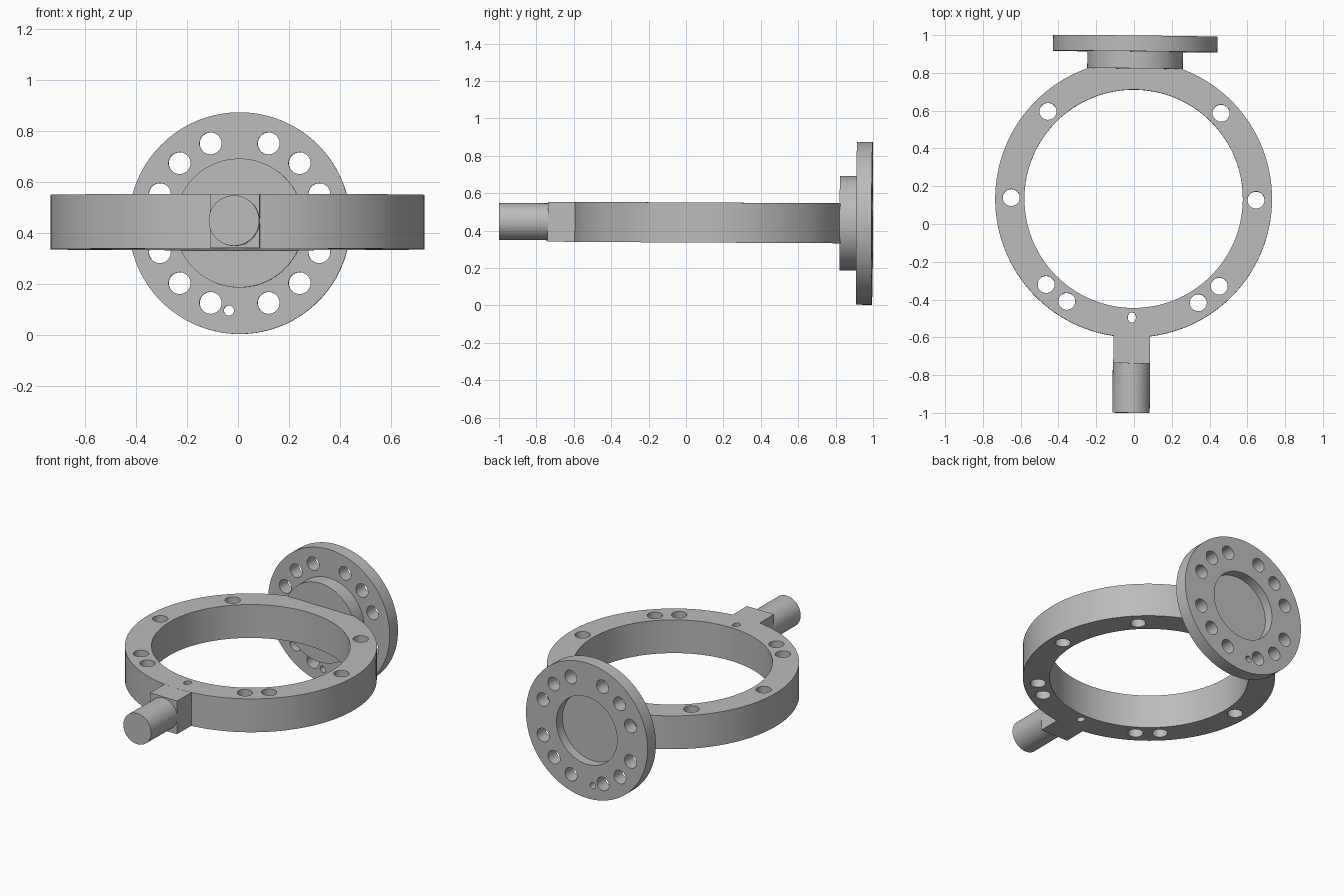
import bpy, bmesh
from math import radians, sin, cos
from mathutils import Matrix, Vector

cube = bpy.data.objects.get("Cube")
if cube:
    bpy.data.objects.remove(cube, do_unlink=True)

grey = bpy.data.materials.new("plain grey")
grey.use_nodes = True
colour = (0.5, 0.5, 0.5, 1)
grey.diffuse_color = colour
grey.node_tree.nodes["Principled BSDF"].inputs["Base Color"].default_value = colour

# The assembly sits around the ring centre with a slight turn and tilt
PLACE = (Matrix.Translation((-0.002, 0.133, 0.443))
         @ Matrix.Rotation(radians(-0.6), 4, 'Z')
         @ Matrix.Rotation(radians(-0.3), 4, 'X'))
ALONG_Y = Matrix.Rotation(radians(-90), 4, 'X')
HALF = 0.107


def add_cylinder(bm, centre, radius, depth, turn=Matrix(), segments=32, squash=1):
    bmesh.ops.create_cone(bm, cap_ends=True, segments=segments, radius1=radius,
                          radius2=radius, depth=depth,
                          matrix=Matrix.Translation(centre) @ turn
                          @ Matrix.Diagonal((squash, 1, 1, 1)))


def y_cylinder(bm, start, end, radius, segments=96, x=0, z=0):
    add_cylinder(bm, (x, (start + end) / 2, z), radius, end - start, ALONG_Y, segments)


def to_object(bm, name):
    mesh = bpy.data.meshes.new(name)
    bm.to_mesh(mesh)
    bm.free()
    mesh.transform(PLACE)
    mesh.materials.append(grey)
    obj = bpy.data.objects.new(name, mesh)
    bpy.context.collection.objects.link(obj)
    return obj


def select(obj):
    bpy.ops.object.select_all(action='DESELECT')
    obj.select_set(True)
    bpy.context.view_layer.objects.active = obj


def cut(obj, cutter):
    cutter.hide_render = True
    mod = obj.modifiers.new("holes", 'BOOLEAN')
    mod.object = cutter
    mod.operation = 'DIFFERENCE'
    mod.solver = 'EXACT'
    select(obj)
    bpy.ops.object.modifier_apply(modifier=mod.name)
    bpy.data.objects.remove(cutter, do_unlink=True)


def smooth(obj):
    select(obj)
    bpy.ops.object.shade_smooth_by_angle(angle=radians(30))


# Ring body with its bore and bolt holes
bm = bmesh.new()
add_cylinder(bm, (0, 0, 0), 0.733, 2 * HALF, segments=128)
ring = to_object(bm, "ring")

bm = bmesh.new()
add_cylinder(bm, (0, 0, 0), 0.578, 1, segments=128)
for angle in (45, 0, -45, -57.5):
    for side in (-1, 1):
        a = radians(angle)
        add_cylinder(bm, (side * 0.648 * cos(a), 0.648 * sin(a), 0), 0.045, 1)
add_cylinder(bm, (-0.003, -0.628, 0), 0.027, 1, squash=0.8)
cut(ring, to_object(bm, "ring_cutter"))
smooth(ring)

# Hub between ring and flange
bm = bmesh.new()
y_cylinder(bm, 0.69, 0.79, 0.253)
hub = to_object(bm, "hub")
smooth(hub)

# Flange disc with bolt circle, locating hole and shallow recess
bm = bmesh.new()
y_cylinder(bm, 0.78, 0.863, 0.435, 128)
flange = to_object(bm, "flange")

bm = bmesh.new()
for angle in (20, 45, 70):
    a = radians(angle)
    for sx in (-1, 1):
        for sz in (-1, 1):
            y_cylinder(bm, 0.7, 1, 0.043, 32, sx * 0.333 * cos(a), sz * 0.333 * sin(a))
y_cylinder(bm, 0.7, 1, 0.02, 24, -0.042, -0.343)
y_cylinder(bm, 0.803, 1, 0.217)
cut(flange, to_object(bm, "flange_cutter"))
smooth(flange)

# Square block joining the ring to the stem
bm = bmesh.new()
bmesh.ops.create_cube(bm, size=1, matrix=Matrix.Translation((-0.002, -0.793, 0))
                      @ Matrix.Diagonal((0.194, 0.156, 2 * HALF - 0.001, 1)))
to_object(bm, "stem_block")

# Round stem
bm = bmesh.new()
y_cylinder(bm, -1.133, -0.86, 0.099, 64, x=-0.002)
smooth(to_object(bm, "stem"))
